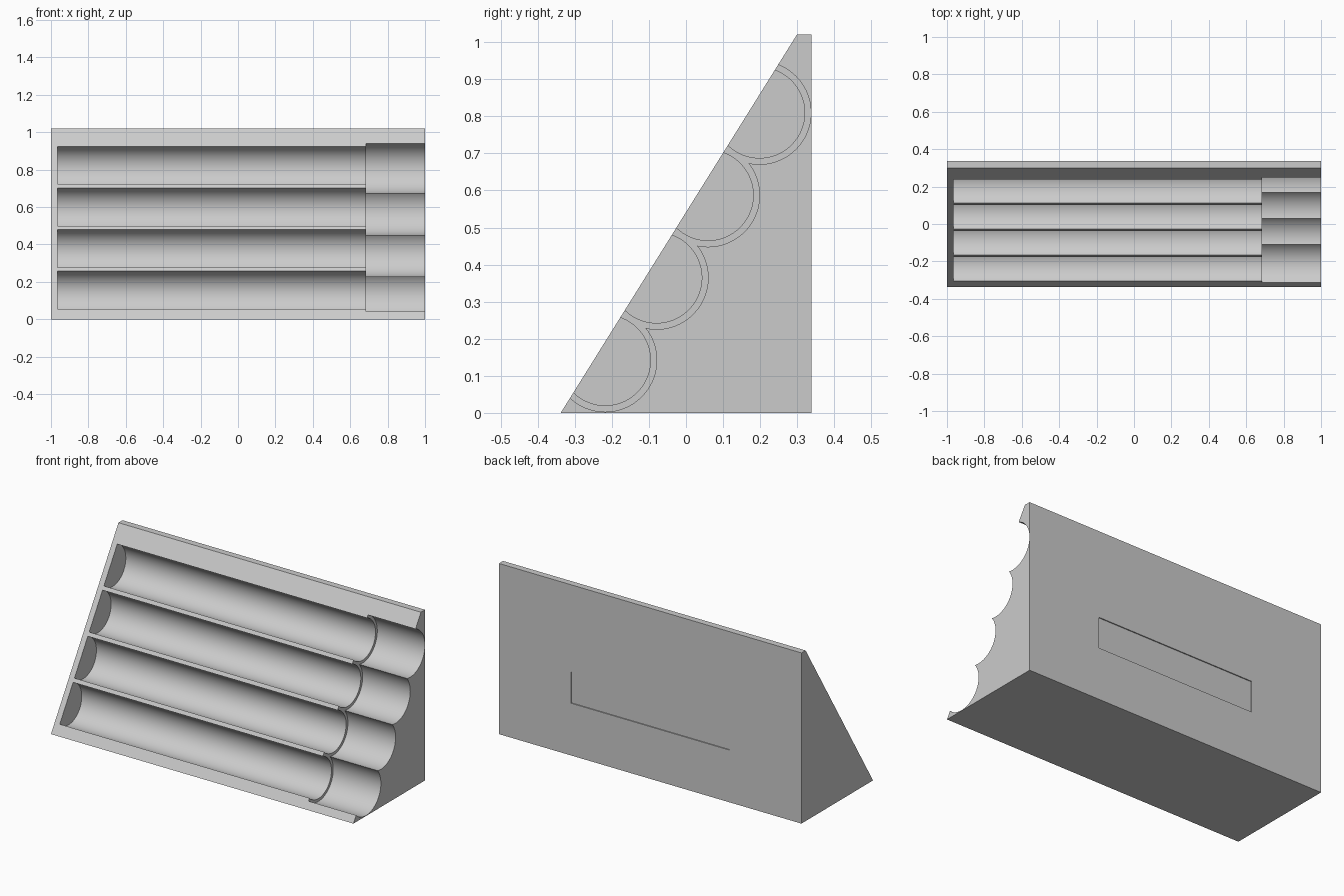
import bpy, bmesh, math
from mathutils import Matrix

if "Cube" in bpy.data.objects:
    bpy.data.objects.remove(bpy.data.objects["Cube"])

# Single plain grey
grey = bpy.data.materials.new("light_grey")
grey.use_nodes = True
colour = (0.6, 0.6, 0.6, 1)
grey.diffuse_color = colour
grey.node_tree.nodes["Principled BSDF"].inputs["Base Color"].default_value = colour


def add_object(name, bm):
    bmesh.ops.recalc_face_normals(bm, faces=bm.faces)
    mesh = bpy.data.meshes.new(name)
    bm.to_mesh(mesh)
    bm.free()
    mesh.materials.append(grey)
    obj = bpy.data.objects.new(name, mesh)
    bpy.context.collection.objects.link(obj)
    return obj


def cylinder(name, radius, x0, x1, y, z):
    bm = bmesh.new()
    place = Matrix.Translation(((x0 + x1) / 2, y, z)) @ Matrix.Rotation(math.pi / 2, 4, "Y")
    bmesh.ops.create_cone(bm, cap_ends=True, segments=96, radius1=radius,
                          radius2=radius, depth=x1 - x0, matrix=place)
    return add_object(name, bm)


def box(name, x, y, z):
    bm = bmesh.new()
    size = Matrix.Diagonal((x[1] - x[0], y[1] - y[0], z[1] - z[0], 1))
    centre = Matrix.Translation((sum(x) / 2, sum(y) / 2, sum(z) / 2))
    bmesh.ops.create_cube(bm, size=1, matrix=centre @ size)
    return add_object(name, bm)


# Wedge body: side profile swept along x
bm = bmesh.new()
profile = [(-0.338, 0), (0.338, 0), (0.338, 1.02), (0.299, 1.02)]
face = bm.faces.new([bm.verts.new((-1, y, z)) for y, z in profile])
swept = bmesh.ops.extrude_face_region(bm, geom=[face])["geom"]
bmesh.ops.translate(bm, vec=(2, 0, 0),
                    verts=[v for v in swept if isinstance(v, bmesh.types.BMVert)])
body = add_object("wedge_holder", bm)

# Four sloping grooves, each with a wider open end
cutters = []
for i in range(4):
    y, z = -0.218 + 0.1387 * i, 0.142 + 0.2225 * i
    cutters.append(cylinder(f"groove_cutter_{i + 1}", 0.122, -0.966, 0.75, y, z))
    cutters.append(cylinder(f"wide_end_cutter_{i + 1}", 0.139, 0.685, 1.1, y, z))

# Shallow label recess in the back
cutters.append(box("back_recess_cutter", (-0.523, 0.523), (0.332, 0.4), (0.312, 0.498)))

bpy.context.view_layer.objects.active = body
for cutter in cutters:
    mod = body.modifiers.new(cutter.name, "BOOLEAN")
    mod.operation = "DIFFERENCE"
    mod.solver = "EXACT"
    mod.object = cutter
    bpy.ops.object.modifier_apply(modifier=mod.name)
    bpy.data.objects.remove(cutter)

# Smooth grooves, crisp edges
bpy.ops.object.select_all(action="DESELECT")
body.select_set(True)
bpy.ops.object.shade_smooth_by_angle(angle=math.radians(30))
